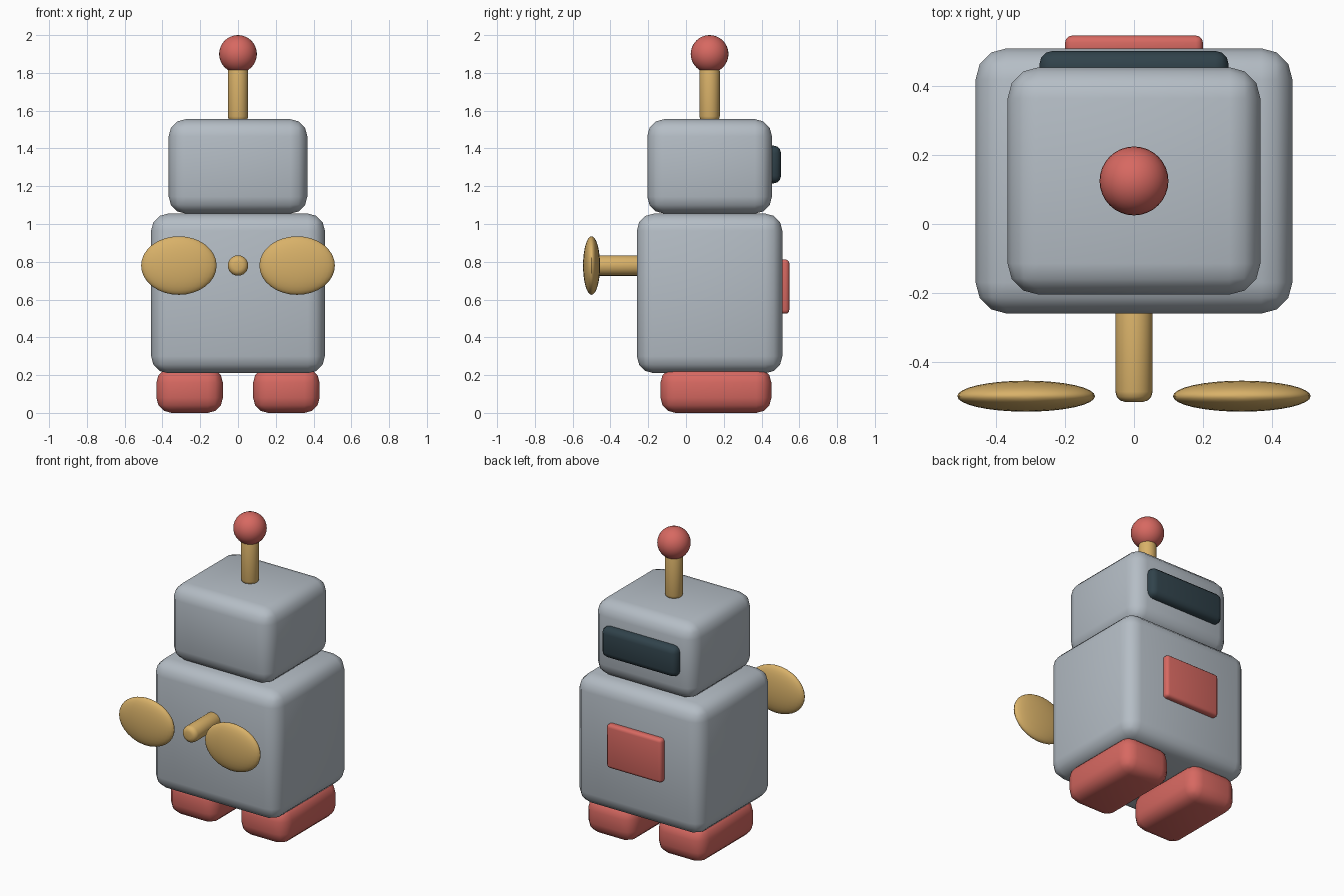
import bpy
import math
from mathutils import Matrix

cube = bpy.data.objects.get("Cube")
if cube:
    bpy.data.objects.remove(cube, do_unlink=True)


def material(name, rgb):
    mat = bpy.data.materials.new(name)
    mat.use_nodes = True
    color = (*rgb, 1)
    mat.diffuse_color = color
    mat.node_tree.nodes["Principled BSDF"].inputs["Base Color"].default_value = color
    return mat


grey = material("light_grey", (0.46, 0.51, 0.56))
red = material("coral_red", (0.68, 0.14, 0.12))
gold = material("brass", (0.69, 0.44, 0.14))
dark = material("dark_slate", (0.03, 0.055, 0.07))


def finish(name, mat, bevel=0, segments=3):
    ob = bpy.context.object
    ob.name = ob.data.name = name
    ob.data.materials.append(mat)
    if bevel:
        mod = ob.modifiers.new("Rounded edges", 'BEVEL')
        mod.width = bevel
        mod.segments = segments
        mod.limit_method = 'ANGLE'
        bpy.ops.object.modifier_apply(modifier=mod.name)
    bpy.ops.object.shade_smooth_by_angle(angle=math.radians(40))
    return ob


def box(name, mat, x, y, z, bevel):
    """Rounded box given by its (min, max) range on each axis."""
    ranges = (x, y, z)
    bpy.ops.mesh.primitive_cube_add(size=1, location=[sum(r) / 2 for r in ranges])
    bpy.context.object.data.transform(Matrix.Diagonal([r[1] - r[0] for r in ranges] + [1]))
    return finish(name, mat, bevel)


def rod(name, mat, center, length, rotation=(0, 0, 0)):
    bpy.ops.mesh.primitive_cylinder_add(vertices=24, radius=0.054, depth=length,
                                        location=center, rotation=rotation)
    return finish(name, mat, 0.03)


def ellipsoid(name, mat, center, radii):
    bpy.ops.mesh.primitive_uv_sphere_add(segments=32, ring_count=16, radius=1, location=center)
    bpy.context.object.data.transform(Matrix.Diagonal((*radii, 1)))
    return finish(name, mat)


# Body and head
box("body", grey, (-0.46, 0.46), (-0.26, 0.51), (0.21, 1.055), 0.09)
box("head", grey, (-0.367, 0.367), (-0.205, 0.455), (1.055, 1.555), 0.09)

# Face visor and chest panel
box("visor", dark, (-0.275, 0.275), (0.40, 0.503), (1.215, 1.415), 0.04)
box("chest_panel", red, (-0.2, 0.2), (0.485, 0.547), (0.525, 0.812), 0.02)

# Feet
for side, name in ((1, "left_foot"), (-1, "right_foot")):
    box(name, red, sorted((side * 0.08, side * 0.432)), (-0.135, 0.452), (0, 0.24), 0.08)

# Antenna
rod("antenna_stem", gold, (0, 0.125, 1.69), 0.3)
ellipsoid("antenna_ball", red, (0, 0.125, 1.9), (0.1, 0.1, 0.1))

# Wind-up key
rod("key_shaft", gold, (0, -0.367, 0.78), 0.3, (math.pi / 2, 0, 0))
for side, name in ((1, "left_key_wing"), (-1, "right_key_wing")):
    ellipsoid(name, gold, (side * 0.313, -0.5, 0.78), (0.2, 0.045, 0.155))
